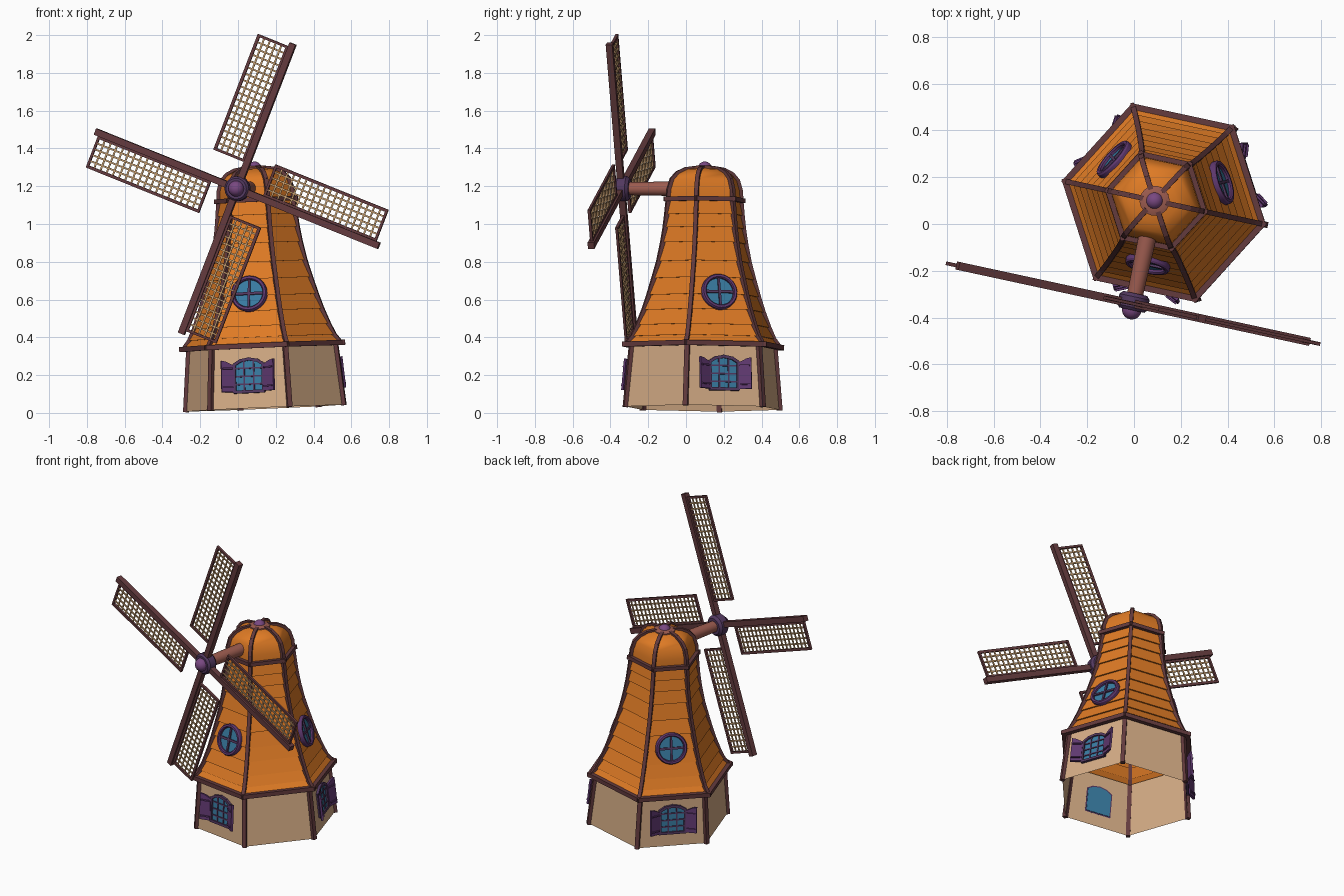
import bpy, bmesh, math
from mathutils import Matrix, Vector

if "Cube" in bpy.data.objects:
    bpy.data.objects.remove(bpy.data.objects["Cube"])

T, R, rad = Matrix.Translation, Matrix.Rotation, math.radians


def mat(name, rgb):
    m = bpy.data.materials.new(name)
    m.diffuse_color = (*rgb, 1)
    m.use_nodes = True
    m.node_tree.nodes["Principled BSDF"].inputs["Base Color"].default_value = m.diffuse_color
    return m


ORANGE = mat("orange_shingle", (0.73, 0.195, 0.018))
TAN = mat("tan_plaster", (0.66, 0.41, 0.235))
BROWN = mat("dark_red_brown", (0.125, 0.043, 0.047))
SHAFT = mat("red_brown_wood", (0.33, 0.105, 0.078))
PURPLE = mat("purple_frame", (0.115, 0.04, 0.16))
SHUTTER = mat("dark_purple", (0.085, 0.04, 0.115))
KNOB = mat("violet_knob", (0.19, 0.065, 0.22))
GLASS = mat("blue_glass", (0.04, 0.2, 0.36))
LATTICE = mat("lattice_tan", (0.60, 0.36, 0.17))

# Mill frame is yawed; the tower itself also leans sideways a little
MILL = T((0.142, 0.088, 0)) @ R(rad(-12.2), 4, 'Z')
TOWER = MILL @ T((0, 0, 0.029)) @ R(rad(-2.5), 4, 'Y')
FACE_DIRS = (-90, 30, 150)          # faces that carry windows


def finish(name, bm, material, smooth=None):
    me = bpy.data.meshes.new(name)
    bm.to_mesh(me)
    bm.free()
    me.materials.append(material)
    ob = bpy.data.objects.new(name, me)
    bpy.context.collection.objects.link(ob)
    if smooth:
        bpy.ops.object.select_all(action='DESELECT')
        bpy.context.view_layer.objects.active = ob
        ob.select_set(True)
        bpy.ops.object.shade_smooth_by_angle(angle=rad(smooth))
    return ob


def lathe(bm, profile, sides, M):
    """Revolve (radius, height) points around local z."""
    rings = []
    for r, z in profile:
        rings.append([bm.verts.new(M @ Vector((r * math.cos(2 * math.pi * i / sides),
                                               r * math.sin(2 * math.pi * i / sides), z)))
                      for i in range(sides)])
    for a, b in zip(rings, rings[1:]):
        for i in range(sides):
            j = (i + 1) % sides
            bm.faces.new((a[i], a[j], b[j], b[i]))
    return rings


def solid(bm, profile, sides, M):
    rings = lathe(bm, profile, sides, M)
    bm.faces.new(rings[0][::-1])
    bm.faces.new(rings[-1])


def beam(bm, p, q, w, d, M, ext=0.0):
    p, q = Vector(p), Vector(q)
    v = q - p
    B = v.to_track_quat('Z', 'Y').to_matrix().to_4x4()
    S = Matrix.Diagonal((w, d, v.length + 2 * ext, 1))
    bmesh.ops.create_cube(bm, size=1, matrix=M @ T((p + q) / 2) @ B @ S)


def prism(bm, pts, y0, y1, M):
    """Extrude an x/z outline from y0 (front) to y1."""
    a = [bm.verts.new(M @ Vector((x, y0, z))) for x, z in pts]
    b = [bm.verts.new(M @ Vector((x, y1, z))) for x, z in pts]
    fs = [bm.faces.new(a), bm.faces.new(b[::-1])]
    for i in range(len(pts)):
        j = (i + 1) % len(pts)
        fs.append(bm.faces.new((a[j], a[i], b[i], b[j])))
    bmesh.ops.recalc_face_normals(bm, faces=fs)


# Plaster walls (open shell) and shingled roof
bm = bmesh.new()
lathe(bm, [(0.428, -0.004), (0.395, 0.335)], 6, TOWER)
finish("plaster_walls", bm, TAN)

ROOF = [(0.425, 0.325), (0.39, 0.37), (0.362, 0.43), (0.33, 0.51), (0.303, 0.59), (0.276, 0.68),
        (0.25, 0.77), (0.229, 0.87), (0.216, 0.95), (0.208, 1.02), (0.2, 1.10)]
steps = []
for (r0, z0), (r1, z1) in zip(ROOF, ROOF[1:]):
    steps += [(r0 + 0.007, z0), (r1 - 0.004, z1)]
bm = bmesh.new()
lathe(bm, steps, 6, TOWER)
finish("shingle_roof", bm, ORANGE)

# Domed cap
CAP = [(0.2, 1.10), (0.197, 1.15), (0.18, 1.205), (0.15, 1.238), (0.105, 1.26), (0.05, 1.268)]
bm = bmesh.new()
lathe(bm, CAP, 6, TOWER)
finish("roof_cap", bm, ORANGE, 35)

# Dark timber: corner posts, hip ribs, eave ring and cap ring
posts, ribs, rings = bmesh.new(), bmesh.new(), bmesh.new()
for k in range(6):
    C = TOWER @ R(rad(60 * k), 4, 'Z')
    beam(posts, (0.428, 0, -0.007), (0.396, 0, 0.33), 0.026, 0.026, C)
    for prof in (ROOF, CAP):
        for (r0, z0), (r1, z1) in zip(prof, prof[1:]):
            beam(ribs, (r0 + 0.002, 0, z0), (r1 + 0.002, 0, z1), 0.022, 0.022, C, 0.003)
    for r, z, w in ((0.431, 0.326, 0.027), (0.21, 1.10, 0.024)):
        c, s = r * 0.5, r * math.sqrt(3) / 2
        beam(rings, (r, 0, z), (c, s, z), w, w, C, 0.013)
finish("corner_posts", posts, BROWN)
finish("roof_ribs", ribs, BROWN)
finish("eave_and_cap_beams", rings, BROWN)

# Finial on the cap
bm = bmesh.new()
solid(bm, [(0.064, 1.255), (0.064, 1.272), (0.045, 1.28)], 20, TOWER)
finish("finial_collar", bm, SHAFT, 30)
bm = bmesh.new()
bmesh.ops.create_uvsphere(bm, u_segments=20, v_segments=12, radius=0.038,
                          matrix=TOWER @ T((0, 0, 1.265)))
finish("finial_ball", bm, KNOB, 40)

# Round roof windows and shuttered wall windows on three faces
rim, cross, glass = bmesh.new(), bmesh.new(), bmesh.new()
frame, panes, shutters = bmesh.new(), bmesh.new(), bmesh.new()
ARCH = [(-0.078, -0.085), (0.078, -0.085), (0.078, 0.06), (0.045, 0.08), (0, 0.088),
        (-0.045, 0.08), (-0.078, 0.06)]
for a in FACE_DIRS:
    A = TOWER @ R(rad(a + 90), 4, 'Z')
    W = A @ T((0, -0.262, 0.60)) @ R(rad(-16), 4, 'X')
    D = W @ R(rad(90), 4, 'X')
    lathe(rim, [(0.075, -0.03), (0.097, -0.03), (0.097, 0.018), (0.092, 0.026),
                (0.08, 0.026), (0.075, 0.02), (0.075, -0.03)], 28, D)
    solid(glass, [(0.078, 0.0), (0.078, 0.009)], 28, D)
    beam(cross, (-0.077, -0.012, 0), (0.077, -0.012, 0), 0.012, 0.014, W)
    beam(cross, (0, -0.012, -0.077), (0, -0.012, 0.077), 0.012, 0.014, W)

    W = A @ T((0, -0.356, 0.168)) @ R(rad(-4.8), 4, 'X')
    prism(panes, ARCH, -0.006, 0.003, W)
    for p, q in zip(ARCH, ARCH[1:] + ARCH[:1]):
        beam(frame, (p[0], -0.008, p[1]), (q[0], -0.008, q[1]), 0.016, 0.016, W, 0.005)
    for x in (-0.026, 0.026):
        beam(frame, (x, -0.007, -0.085), (x, -0.007, 0.082), 0.008, 0.008, W)
    for z in (-0.045, -0.003, 0.04):
        beam(frame, (-0.078, -0.007, z), (0.078, -0.007, z), 0.008, 0.008, W)
    for s in (-1, 1):
        H = W @ T((s * 0.084, -0.01, 0)) @ R(rad(-s * 25), 4, 'Z')
        prism(shutters, [(0, -0.085), (s * 0.067, -0.085), (s * 0.067, 0.082),
                         (s * 0.04, 0.076), (0, 0.056)], -0.012, 0.002, H)
        for z in (-0.06, 0.04):
            beam(shutters, (s * 0.006, -0.013, z), (s * 0.061, -0.013, z), 0.014, 0.008, H)
finish("round_window_rims", rim, PURPLE, 30)
finish("round_window_bars", cross, SHUTTER)
finish("round_window_glass", glass, GLASS)
finish("wall_window_frames", frame, SHUTTER)
finish("wall_window_glass", panes, GLASS)
finish("window_shutters", shutters, PURPLE)

# Shaft and hub, pointing out of the front face
HUB = MILL @ T((-0.052, -0.45, 1.187))
AXLE = HUB @ R(rad(90), 4, 'X')      # local z points outward
bm = bmesh.new()
solid(bm, [(0.041, -0.42), (0.034, -0.02)], 20, AXLE)
finish("sail_shaft", bm, SHAFT, 30)
bm = bmesh.new()
solid(bm, [(0.052, -0.045), (0.066, -0.03), (0.066, 0.015), (0.055, 0.028)], 20, AXLE)
finish("hub_disc", bm, SHUTTER, 30)
bm = bmesh.new()
bmesh.ops.create_uvsphere(bm, u_segments=20, v_segments=12, radius=0.042, matrix=AXLE @ T((0, 0, 0.026)))
finish("hub_ball", bm, KNOB, 40)

# Four sails: mast, frame and lattice
masts, frames, slats = bmesh.new(), bmesh.new(), bmesh.new()
X0, X1, Z0, Z1, NX, NZ = 0.152, 0.797, 0.022, 0.188, 18, 5
for k in range(4):
    S = HUB @ R(-rad(68.5 + 90 * k), 4, 'Y')
    beam(masts, (0.03, 0, 0), (0.825, 0, 0), 0.035, 0.035, S)
    for p, q in (((X0, 0, Z0), (X0, 0, Z1)), ((X0, 0, Z1), (X1, 0, Z1)),
                 ((X1, 0, Z1), (X1, 0, Z0)), ((X1, 0, Z0), (X0, 0, Z0))):
        beam(frames, p, q, 0.013, 0.016, S, 0.006)
    for i in range(1, NX):
        x = X0 + (X1 - X0) * i / NX
        beam(slats, (x, 0.003, Z0), (x, 0.003, Z1), 0.009, 0.006, S)
    for i in range(1, NZ):
        z = Z0 + (Z1 - Z0) * i / NZ
        beam(slats, (X0, -0.003, z), (X1, -0.003, z), 0.006, 0.009, S)
finish("sail_masts", masts, BROWN)
finish("sail_frames", frames, BROWN)
finish("sail_lattice", slats, LATTICE)
